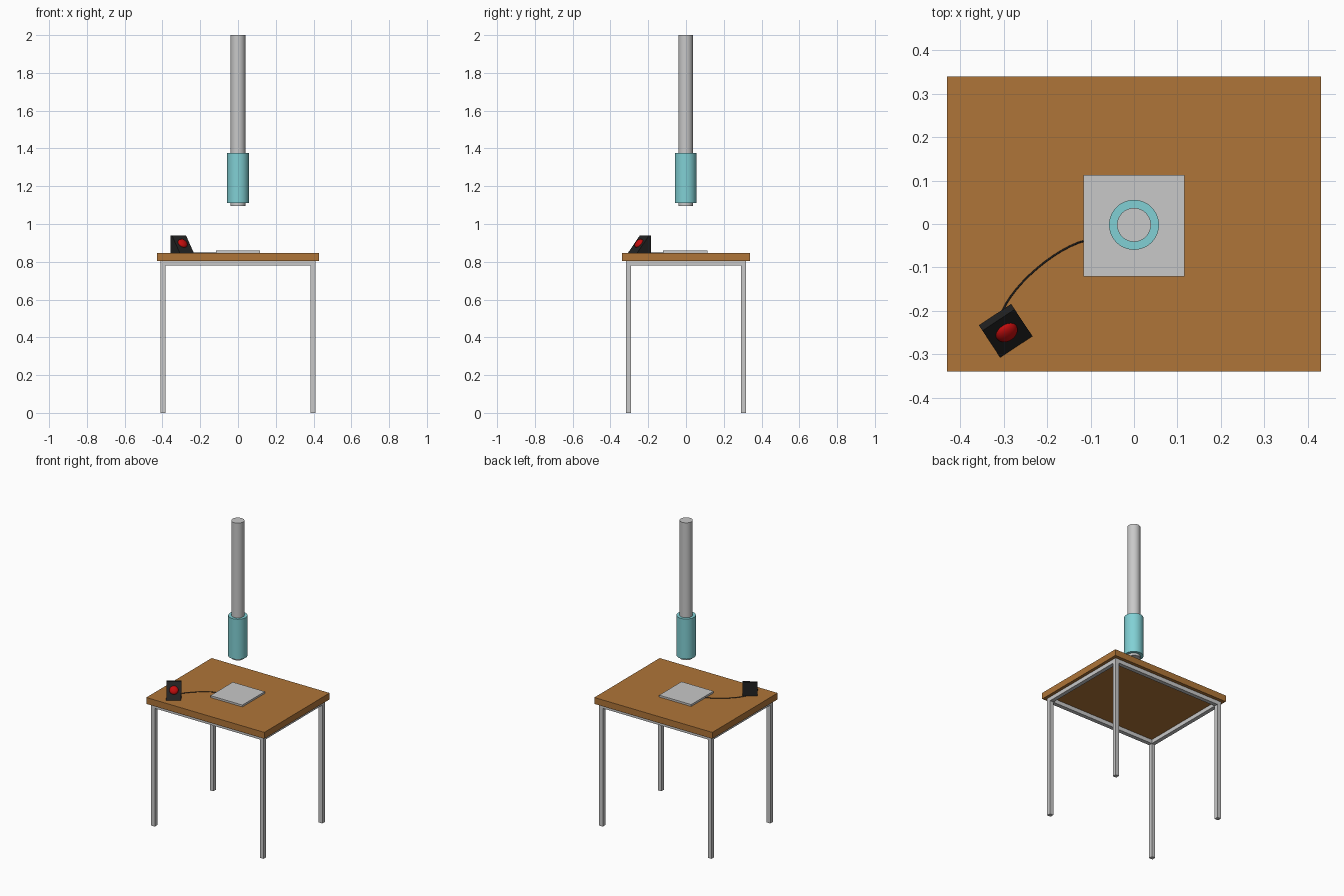
import bpy, bmesh, math
from mathutils import Vector, Matrix

old = bpy.data.objects.get("Cube")
if old:
    bpy.data.objects.remove(old, do_unlink=True)


def material(name, color):
    m = bpy.data.materials.new(name)
    m.use_nodes = True
    m.diffuse_color = (*color, 1)
    m.node_tree.nodes["Principled BSDF"].inputs["Base Color"].default_value = (*color, 1)
    return m


WOOD = material("wood", (0.43, 0.178, 0.04))
METAL = material("grey_metal", (0.58, 0.58, 0.58))
TEAL = material("teal", (0.22, 0.63, 0.66))
BLACK = material("black_plastic", (0.016, 0.016, 0.016))
RED = material("red_button", (0.55, 0.004, 0.004))


def finish(bm, name, mat, smooth=False):
    bmesh.ops.recalc_face_normals(bm, faces=bm.faces)
    mesh = bpy.data.meshes.new(name)
    bm.to_mesh(mesh)
    bm.free()
    mesh.materials.append(mat)
    ob = bpy.data.objects.new(name, mesh)
    bpy.context.collection.objects.link(ob)
    if smooth:
        bpy.ops.object.select_all(action="DESELECT")
        ob.select_set(True)
        bpy.context.view_layer.objects.active = ob
        bpy.ops.object.shade_smooth_by_angle(angle=math.radians(40))
    return ob


def box(name, center, size, mat):
    bm = bmesh.new()
    bmesh.ops.create_cube(bm, size=1, matrix=Matrix.Translation(center) @ Matrix.Diagonal((*size, 1)))
    return finish(bm, name, mat)


def cylinder(name, radius, z0, z1, mat):
    bm = bmesh.new()
    bmesh.ops.create_cone(bm, cap_ends=True, segments=48, radius1=radius, radius2=radius,
                          depth=z1 - z0, matrix=Matrix.Translation((0, -0.002, (z0 + z1) / 2)))
    return finish(bm, name, mat, True)


# Table: top, square-tube legs and the rails joining them
TOP, UNDER, BAR = 0.847, 0.805, 0.026
LX, LY = 0.397, 0.305
box("tabletop", (0, 0, (TOP + UNDER) / 2), (0.86, 0.68, TOP - UNDER), WOOD)
for sx, side in ((-1, "right"), (1, "left")):
    for sy, end in ((-1, "front"), (1, "back")):
        box(f"{end}_{side}_leg", (sx * LX, sy * LY, UNDER / 2), (BAR, BAR, UNDER), METAL)
    box(f"{side}_rail", (sx * LX, 0, UNDER - BAR / 2), (BAR, 2 * LY - BAR, BAR), METAL)
for sy, end in ((-1, "front"), (1, "back")):
    box(f"{end}_rail", (0, sy * LY, UNDER - BAR / 2), (2 * LX - BAR, BAR, BAR), METAL)

# Plate on the table and the hanging tube with its sleeve
box("plate", (0, -0.004, TOP + 0.006), (0.233, 0.233, 0.013), METAL)
cylinder("tube", 0.039, 1.095, 2.0, METAL)
cylinder("sleeve", 0.0575, 1.11, 1.375, TEAL)

# Wedge-shaped switch box: side profile extruded across its width
forward = Vector((0.55, -0.835, 0)).normalized()
across = Vector((-forward.y, forward.x, 0))
up = Vector((0, 0, 1))
back = Vector((-0.32, -0.2085, TOP))
DEPTH, HEIGHT, LEDGE = 0.089, 0.091, 0.015
bm = bmesh.new()
profile = [(0, 0), (DEPTH, 0), (LEDGE, HEIGHT), (0, HEIGHT)]
face = bm.faces.new([bm.verts.new(back + forward * t + up * h - across * DEPTH / 2) for t, h in profile])
grown = bmesh.ops.extrude_face_region(bm, geom=[face])["geom"]
bmesh.ops.translate(bm, vec=across * DEPTH, verts=[v for v in grown if isinstance(v, bmesh.types.BMVert)])
finish(bm, "switch_box", BLACK)

# Domed button on the sloping face
normal = (forward * HEIGHT + up * (DEPTH - LEDGE)).normalized()
center = back + forward * (DEPTH + LEDGE) / 2 + up * HEIGHT / 2
center += (up * HEIGHT - forward * (DEPTH - LEDGE)) * 0.05
bm = bmesh.new()
bmesh.ops.create_uvsphere(bm, u_segments=32, v_segments=16, radius=1,
                          matrix=Matrix.Translation(center) @ normal.to_track_quat("Z", "Y").to_matrix().to_4x4()
                          @ Matrix.Diagonal((0.027, 0.027, 0.016, 1)))
finish(bm, "button", RED, True)

# Cord lying on the table from the switch box to the plate
curve = bpy.data.curves.new("cord", "CURVE")
curve.dimensions = "3D"
curve.bevel_depth = 0.002
curve.bevel_resolution = 2
spline = curve.splines.new("BEZIER")
spline.bezier_points.add(1)
ends = [((-0.302, -0.199), (0.025, 0.06)), ((-0.112, -0.038), (0.07, 0.018))]
for p, ((x, y), (hx, hy)) in zip(spline.bezier_points, ends):
    p.co = (x, y, TOP + 0.001)
    p.handle_left_type = p.handle_right_type = "FREE"
    p.handle_left = p.co - Vector((hx, hy, 0))
    p.handle_right = p.co + Vector((hx, hy, 0))
curve.materials.append(BLACK)
bpy.context.collection.objects.link(bpy.data.objects.new("cord", curve))
